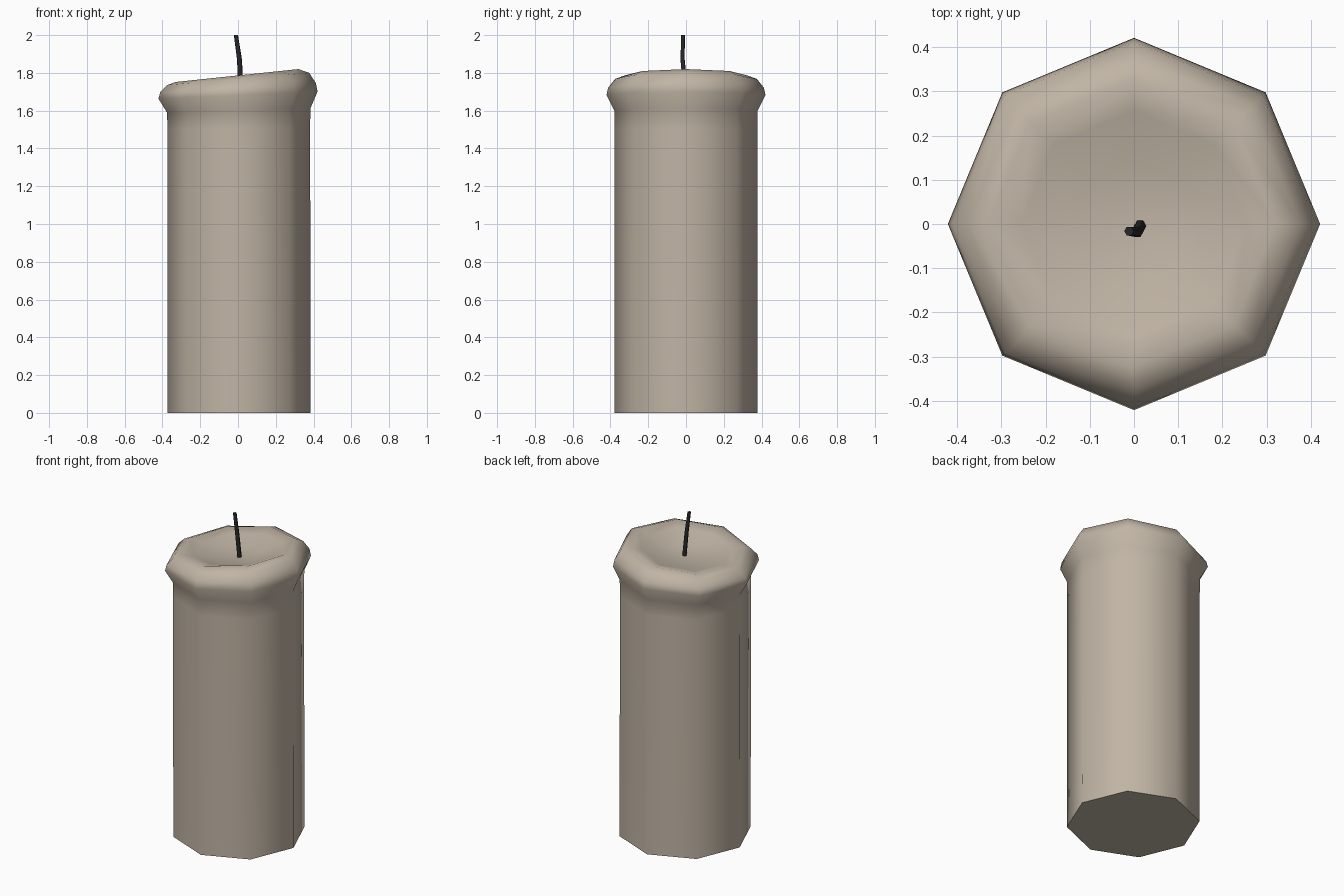
import bpy, bmesh, math
from mathutils import Vector

if "Cube" in bpy.data.objects:
    bpy.data.objects.remove(bpy.data.objects["Cube"])


def material(name, rgb):
    m = bpy.data.materials.new(name)
    m.diffuse_color = (*rgb, 1.0)
    m.use_nodes = True
    m.node_tree.nodes["Principled BSDF"].inputs["Base Color"].default_value = m.diffuse_color
    return m


def loft(name, rings, sides, mat, cap_angle, tip=None):
    """Skin rings of (cx, cy, z, radius, slope along x) with regular polygons."""
    bm = bmesh.new()
    loops = []
    for cx, cy, z, r, slope in rings:
        loop = []
        for i in range(sides):
            a = 2 * math.pi * i / sides
            x = r * math.cos(a)
            loop.append(bm.verts.new((cx + x, cy + r * math.sin(a), z + slope * x)))
        loops.append(loop)
    for lo, hi in zip(loops, loops[1:]):
        for i in range(sides):
            j = (i + 1) % sides
            bm.faces.new((lo[i], lo[j], hi[j], hi[i]))
    bm.faces.new(loops[0][::-1])
    if tip:
        t = bm.verts.new(tip)
        for i in range(sides):
            bm.faces.new((loops[-1][i], loops[-1][(i + 1) % sides], t))
    else:
        bm.faces.new(loops[-1])
    me = bpy.data.meshes.new(name)
    bm.to_mesh(me)
    bm.free()
    me.materials.append(mat)
    ob = bpy.data.objects.new(name, me)
    bpy.context.collection.objects.link(ob)
    bpy.ops.object.select_all(action='DESELECT')
    ob.select_set(True)
    bpy.context.view_layer.objects.active = ob
    bpy.ops.object.shade_smooth_by_angle(angle=math.radians(cap_angle))
    return ob


wax = material("warm beige wax", (0.53, 0.46, 0.375))
char = material("charred wick", (0.02, 0.02, 0.024))

# Octagonal wax pillar with a tilted, bulging rim and a shallow melted pool
loft("candle_body", [
    (0.006, 0, 0.00, 0.378, 0),
    (0.004, 0, 1.50, 0.378, 0),
    (0.004, 0, 1.60, 0.379, 0.03),
    (0.000, 0, 1.682, 0.421, 0.045),
    (0.000, 0, 1.722, 0.412, 0.06),
    (0.002, 0, 1.768, 0.375, 0.085),
    (-0.005, 0, 1.786, 0.325, 0.105),
    (0.000, 0, 1.768, 0.255, 0.10),
    (0.000, 0, 1.737, 0.14, 0.05),
], 8, wax, 75, tip=(0, 0, 1.725))

# Thin bent wick
loft("wick", [
    (0.015, -0.002, 1.70, 0.014, 0),
    (0.008, -0.018, 1.87, 0.013, 0),
    (-0.011, -0.016, 2.00, 0.011, 0),
], 6, char, 65)
